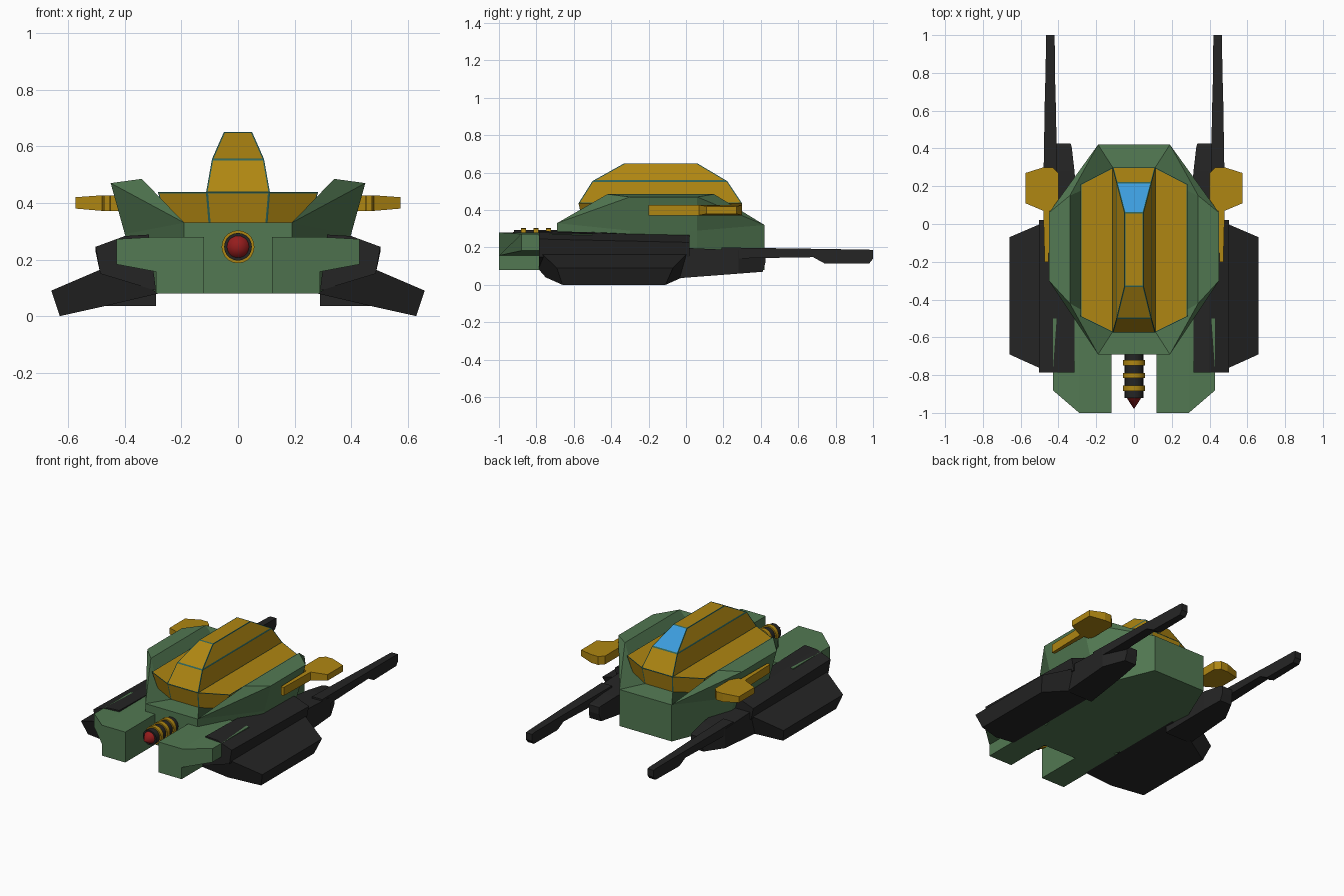
import bpy, bmesh, math
from mathutils import Matrix

if "Cube" in bpy.data.objects:
    bpy.data.objects.remove(bpy.data.objects["Cube"])


def material(name, rgb):
    m = bpy.data.materials.new(name)
    m.diffuse_color = (*rgb, 1)
    m.use_nodes = True
    m.node_tree.nodes["Principled BSDF"].inputs["Base Color"].default_value = m.diffuse_color
    return m


GREEN = material("green_paint", (0.085, 0.19, 0.085))
GOLD = material("gold_paint", (0.43, 0.24, 0.006))
DARK = material("dark_metal", (0.018, 0.018, 0.018))
TRIM = material("trim_line", (0.03, 0.13, 0.10))
BLUE = material("window_blue", (0.045, 0.33, 0.72))
RED = material("red_tip", (0.30, 0.012, 0.012))


def finish(name, bm, mats, mirror=False):
    bmesh.ops.remove_doubles(bm, verts=bm.verts, dist=0.0005)
    bmesh.ops.recalc_face_normals(bm, faces=bm.faces)
    me = bpy.data.meshes.new(name)
    bm.to_mesh(me)
    bm.free()
    for m in mats:
        me.materials.append(m)
    ob = bpy.data.objects.new(name, me)
    bpy.context.collection.objects.link(ob)
    if mirror:
        ob.modifiers.new("mirror", "MIRROR").use_mirror_merge = False
    return ob


def loft(rings):
    """Skin a list of equal-length point rings and cap both ends."""
    bm = bmesh.new()
    vs = [[bm.verts.new(p) for p in r] for r in rings]
    n = len(rings[0])
    for a, b in zip(vs, vs[1:]):
        for i in range(n):
            j = (i + 1) % n
            bm.faces.new((a[i], a[j], b[j], b[i]))
    bm.faces.new(vs[0][::-1])
    bm.faces.new(vs[-1])
    return bm


def sym(half):
    """Close a right-hand half outline with its mirror image."""
    return list(half) + [(-x, y, z) for x, y, z in reversed(half)]


def boxes(rows):
    """Rectangular sections along y: (y, x0, x1, z0, z1)."""
    return loft([[(a, y, c), (b, y, c), (b, y, d), (a, y, d)] for y, a, b, c, d in rows])


def panel_lines(bm, width):
    """Inset every face so its border becomes a trim line."""
    bmesh.ops.recalc_face_normals(bm, faces=bm.faces)
    faces = list(bm.faces)
    res = bmesh.ops.inset_individual(bm, faces=faces, thickness=width, use_even_offset=True)
    for f in res["faces"]:
        f.material_index = 1


# Hull: bottom, belt, raised side rims, sunken deck
nose, tail = (.19, -.69, .33), (.19, .42, .32)
hull = [
    [(.19, -.69, .08), (.34, -.30, .08), (.34, .06, .08), (.19, .42, .08)],
    [nose, (.40, -.30, .29), (.40, .06, .29), tail],
    [nose, (.45, -.30, .47), (.45, .06, .47), tail],
    [nose, (.34, -.42, .485), (.34, .15, .485), tail],
    [(.10, -.55, .33), (.25, -.47, .33), (.25, .19, .33), (.10, .28, .33)],
]
bm = loft([sym(r) for r in hull[:3]] + [sym(r) for r in hull[3:]])
bmesh.ops.dissolve_degenerate(bm, edges=bm.edges, dist=0.0005)
finish("hull", bm, [GREEN])

# Canopy base plate
base = [
    [(.10, -.55, .32), (.25, -.47, .32), (.25, .19, .32), (.10, .28, .32)],
    [(.11, -.575, .438), (.283, -.49, .438), (.283, .21, .438), (.11, .30, .438)],
]
bm = loft([sym(r) for r in base])
panel_lines(bm, 0.004)
finish("canopy_base", bm, [GOLD, TRIM])

# Canopy ridge with the window at its back
ridge = [
    [(.113, -.575, .436), (.113, .30, .436)],
    [(.092, -.50, .555), (.092, .22, .555)],
    [(.05, -.33, .65), (.05, .06, .65)],
]
bm = loft([sym(r) for r in ridge])
panel_lines(bm, 0.005)
for f in bm.faces:
    c = f.calc_center_median()
    if f.material_index == 0 and abs(c.x) < .01 and .08 < c.y < .2 and .58 < c.z < .63:
        f.material_index = 2
finish("canopy_ridge", bm, [GOLD, TRIM, BLUE])

# Front prongs with the outer corner cut
prong = [(.12, .08), (.29, .08), (.29, .157), (.43, .183), (.43, .272), (.29, .28), (.12, .28)]
bm = loft([[(x, -.88 if x > .4 else -1, z) for x, z in prong], [(x, -.5, z) for x, z in prong]])
finish("front_prong", bm, [GREEN], True)

# Side pods: upper block and drooping outer wing
block = [(.29, .09), (.315, .288), (.40, .283), (.503, .245), (.487, .15)]
bm = loft([[(x, -.785, z) for x, z in block],
           [(x, .02, z - (.018 if z > .2 else 0)) for x, z in block]])
finish("pod_block", bm, [DARK], True)
wing = [(.28, .08, -.785, .02), (.45, .04, -.75, -.02), (.63, 0, -.66, -.11),
        (.66, .09, -.69, -.07), (.45, .18, -.785, .02)]
bm = loft([[(x, a, z) for x, z, a, b in wing], [(x, b, z) for x, z, a, b in wing]])
finish("pod_wing", bm, [DARK], True)

# Rear gun mounts and barrels
finish("gun_mount", boxes([(-.05, .29, .48, .035, .20), (.28, .315, .48, .06, .185),
                           (.41, .33, .415, .07, .17), (.425, .335, .41, .12, .165)]), [DARK], True)
finish("gun_barrel", boxes([(.19, .405, .48, .14, .20), (.68, .415, .472, .148, .193),
                            (.74, .417, .470, .115, .192), (.98, .42, .465, .115, .188),
                            (1.0, .42, .465, .14, .185)]), [DARK], True)

# Side fins with a long forward strip
fin = [(.40, .27), (.43, .30), (.48, .30), (.575, .27), (.575, .11), (.48, .07),
       (.473, -.20), (.452, -.20), (.448, .07), (.40, .07)]
bm = loft([[(x, y, .372 + (.008 if x > .5 else 0)) for x, y in fin],
           [(x, y, .427 - (.007 if x > .5 else 0)) for x, y in fin]])
finish("side_fin", bm, [GOLD], True)


# Nose cannon
def tube(name, y0, y1, r0, r1, mat):
    bm = bmesh.new()
    bmesh.ops.create_cone(bm, cap_ends=True, segments=20, radius1=r0, radius2=r1, depth=y0 - y1,
                          matrix=Matrix.Translation((0, (y0 + y1) / 2, .245))
                          @ Matrix.Rotation(math.pi / 2, 4, "X"))
    ob = finish(name, bm, [mat])
    for p in ob.data.polygons:
        p.use_smooth = len(p.vertices) <= 4
    bpy.context.view_layer.objects.active = ob
    bpy.ops.object.select_all(action="DESELECT")
    ob.select_set(True)
    bpy.ops.object.shade_smooth_by_angle()


tube("cannon_barrel", -.60, -.92, .049, .049, DARK)
for k in range(3):
    y = -.735 - .067 * k
    tube(f"cannon_ring_{k + 1}", y + .014, y - .014, .058, .058, GOLD)
tube("cannon_tip", -.915, -.98, .042, 0, RED)
